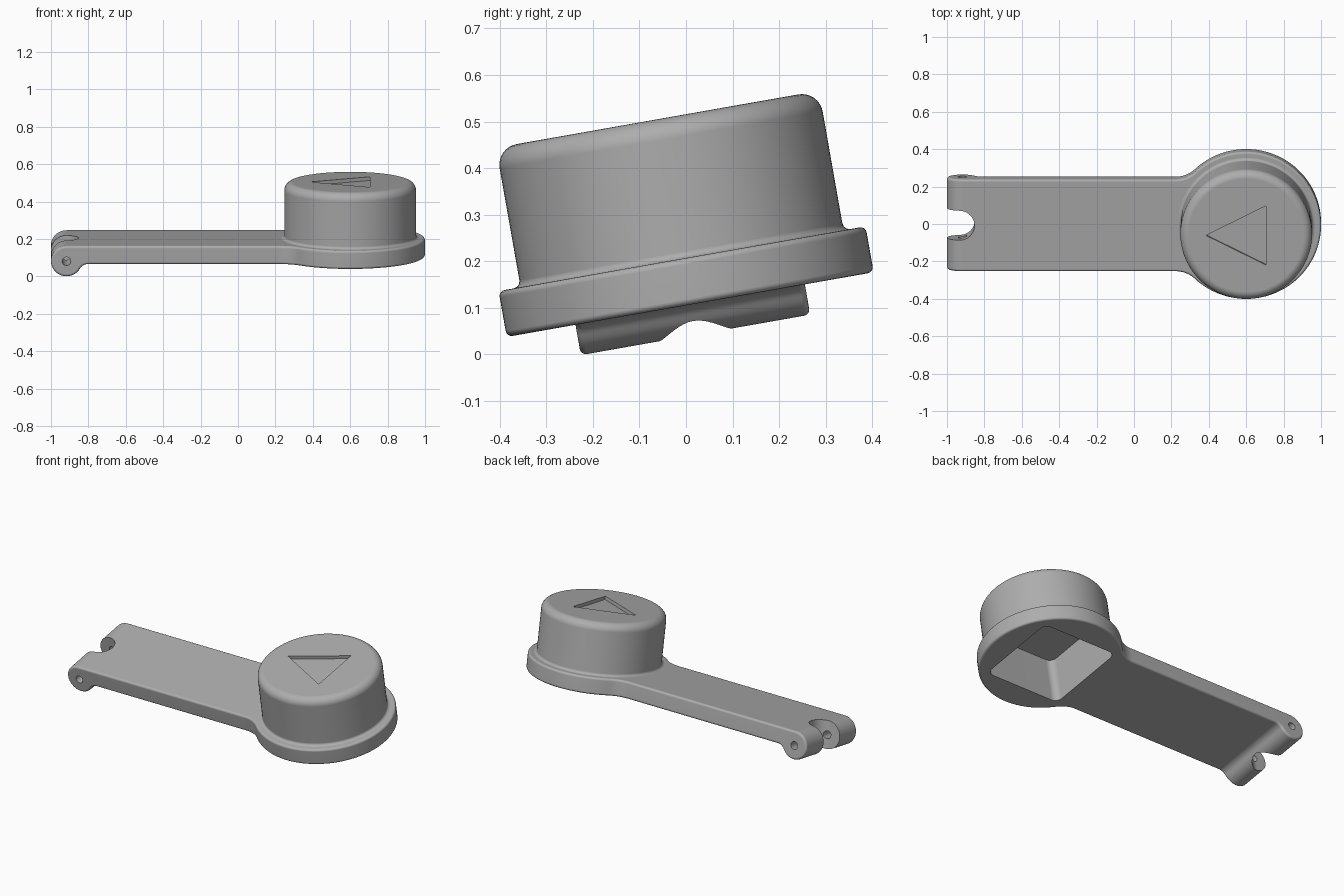
import bpy, bmesh
from math import radians, sin, cos, pi, sqrt, atan2
from mathutils import Matrix, Vector

if "Cube" in bpy.data.objects:
    bpy.data.objects.remove(bpy.data.objects["Cube"], do_unlink=True)

grey = bpy.data.materials.new("plain grey")
grey.use_nodes = True
colour = (0.42, 0.42, 0.42, 1)
grey.diffuse_color = colour
grey.node_tree.nodes["Principled BSDF"].inputs["Base Color"].default_value = colour

# The whole part leans ten degrees backwards
TILT = Matrix.Translation((0, 0.009, 0.107)) @ Matrix.Rotation(radians(10), 4, 'X')
T = 0.1            # plate thickness
HALF = 0.25        # half width of the arm
R = 0.4            # disc radius
CX = 0.6           # disc centre
JOIN = -0.802      # where the arm meets the hinge end
EDGE = 0.013       # small edge rounding


def arc(cx, cy, r, a0, a1, n):
    return [(cx + r * cos(a0 + (a1 - a0) * i / n), cy + r * sin(a0 + (a1 - a0) * i / n))
            for i in range(n + 1)]


def finish(name, bm):
    bmesh.ops.recalc_face_normals(bm, faces=bm.faces[:])
    mesh = bpy.data.meshes.new(name)
    bm.to_mesh(mesh)
    bm.free()
    obj = bpy.data.objects.new(name, mesh)
    bpy.context.collection.objects.link(obj)
    obj.matrix_world = TILT
    mesh.materials.append(grey)
    return obj


def prism(name, points, lo, hi, axis='Z', rounded=None, width=EDGE):
    """Extrude an outline along Z or Y; round the edges picked by the rule."""
    def place(p, d):
        return (p[0], p[1], d) if axis == 'Z' else (p[0], d, p[1])
    bm = bmesh.new()
    face = bm.faces.new([bm.verts.new(place(p, lo)) for p in points])
    grown = bmesh.ops.extrude_face_region(bm, geom=[face])["geom"]
    shift = Vector(place((0, 0), hi - lo))
    bmesh.ops.translate(bm, vec=shift, verts=[g for g in grown if isinstance(g, bmesh.types.BMVert)])
    bmesh.ops.recalc_face_normals(bm, faces=bm.faces[:])
    if rounded:
        edges = [e for e in bm.edges if rounded(e.verts[0].co, e.verts[1].co)]
        bmesh.ops.bevel(bm, geom=edges, offset=width, segments=4, profile=0.5, affect='EDGES')
    return finish(name, bm)


def cut(obj, cutters):
    bpy.context.view_layer.objects.active = obj
    for c in cutters:
        c.hide_render = True
        mod = obj.modifiers.new("cut", 'BOOLEAN')
        mod.operation = 'DIFFERENCE'
        mod.solver = 'EXACT'
        mod.object = c
        bpy.ops.object.modifier_apply(modifier=mod.name)


def off_join(a, b):
    return not (abs(a.x - JOIN) < 1e-4 and abs(b.x - JOIN) < 1e-4)


# Arm and disc plate: keyhole outline with concave blends
F = 0.15
dx = sqrt((R + F) ** 2 - (HALF + F) ** 2)
meet = atan2(HALF + F, -dx)
disc_side = arc(CX, 0, R, 0, meet, 48)
blend = arc(CX - dx, HALF + F, F, meet - pi, -pi / 2, 12)
upper = disc_side + blend[1:] + [(JOIN, HALF)]
outline = upper + [(x, -y) for x, y in reversed(upper[1:])]
plate = prism("arm_and_disc_plate", outline, 0, T, 'Z',
              lambda a, b: abs(a.z - b.z) < 1e-5 and off_join(a, b))

# Hinge end: round barrel flowing into the underside of the arm
PX, PZ, PR, F2 = -0.917, 0.017, 0.083, 0.05
turn = atan2(-(PZ + F2), JOIN - PX)
side = [(JOIN, T)] + arc(PX, PZ, PR, pi / 2, 2 * pi + turn, 40)
side += arc(JOIN, -F2, F2, turn + pi, pi / 2, 10)[1:]
hinge = prism("hinge_lugs", side, -HALF, HALF, 'Y',
              lambda a, b: abs(a.y - b.y) < 1e-5 and off_join(a, b))

# Round cap: stacked rings with a foot fillet and a rounded top
CAP_R, CAP_TOP, ROUND = 0.352, 0.404, 0.045
rings = [(CAP_R + 0.015, T - 0.01), (CAP_R + 0.015, T)]
rings += [(CAP_R + 0.015 - 0.015 * sin(a), T + 0.015 - 0.015 * cos(a))
          for a in (pi / 6, pi / 3, pi / 2)]
rings += arc(CAP_R - ROUND, CAP_TOP - ROUND, ROUND, 0, pi / 2, 8)
bm = bmesh.new()
N = 96
loops = [[bm.verts.new((CX + r * cos(2 * pi * i / N), r * sin(2 * pi * i / N), z))
          for i in range(N)] for r, z in rings]
for low, high in zip(loops, loops[1:]):
    for i in range(N):
        j = (i + 1) % N
        bm.faces.new((low[i], low[j], high[j], high[i]))
bm.faces.new(loops[0])
bm.faces.new(loops[-1])
cap = finish("round_cap", bm)

# Cutters: square hollow, triangle mark, hinge slot and pin hole
corner = HALF - 0.04
hollow_outline = []
for k, (sx, sy) in enumerate([(1, 1), (-1, 1), (-1, -1), (1, -1)]):
    hollow_outline += arc(CX + sx * corner, sy * corner, 0.04, k * pi / 2, (k + 1) * pi / 2, 6)
hollow = prism("hollow_cutter", hollow_outline, -0.1, 0.28)
mark = prism("mark_cutter", [(0.385, 0), (0.705, -0.16), (0.705, 0.16)], CAP_TOP - 0.02, CAP_TOP + 0.1)
slot = prism("slot_cutter", [(-1.1, 0.08)] + arc(-0.933, 0, 0.08, pi / 2, -pi / 2, 24) + [(-1.1, -0.08)],
             -0.2, 0.3)
pin = prism("pin_cutter", arc(PX, PZ, 0.023, 0, 2 * pi, 24)[:-1], -0.4, 0.4, 'Y')

bpy.context.view_layer.update()
cut(plate, [hollow])
cut(cap, [hollow, mark])
cut(hinge, [slot, pin])
for helper in (hollow, mark, slot, pin):
    bpy.data.objects.remove(helper, do_unlink=True)

# Smooth shading with crisp edges
for obj in (plate, hinge, cap):
    bpy.ops.object.select_all(action='DESELECT')
    obj.select_set(True)
    bpy.context.view_layer.objects.active = obj
    bpy.ops.object.shade_smooth_by_angle(angle=radians(35))
    weighted = obj.modifiers.new("even shading", 'WEIGHTED_NORMAL')
    weighted.keep_sharp = True
